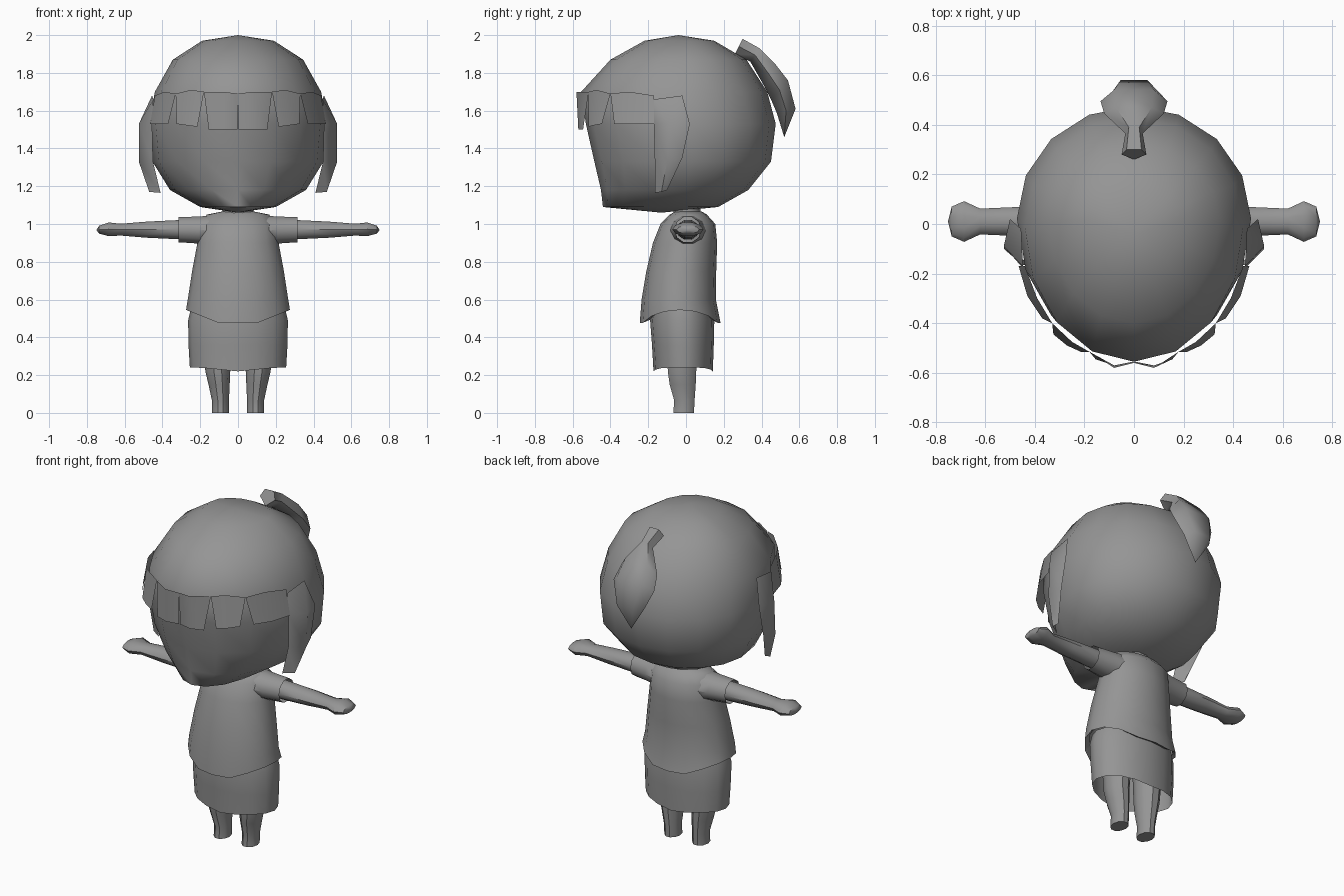
import bpy, bmesh, math
from mathutils import Vector

if "Cube" in bpy.data.objects:
    bpy.data.objects.remove(bpy.data.objects["Cube"])

grey = bpy.data.materials.new("plain grey")
grey.diffuse_color = (0.3, 0.3, 0.3, 1)
grey.use_nodes = True
grey.node_tree.nodes["Principled BSDF"].inputs["Base Color"].default_value = grey.diffuse_color


def build(name, verts, faces, angle=40, recalc=True):
    me = bpy.data.meshes.new(name)
    me.from_pydata([tuple(v) for v in verts], [], faces)
    ob = bpy.data.objects.new(name, me)
    bpy.context.collection.objects.link(ob)
    me.materials.append(grey)
    bm = bmesh.new()
    bm.from_mesh(me)
    if recalc:
        bmesh.ops.recalc_face_normals(bm, faces=bm.faces)
    bm.to_mesh(me)
    bm.free()
    bpy.ops.object.select_all(action='DESELECT')
    ob.select_set(True)
    bpy.context.view_layer.objects.active = ob
    bpy.ops.object.shade_smooth_by_angle(angle=math.radians(angle))
    return ob


def loft(name, rings, start=None, end=None, angle=40):
    """Skin equal-sized rings; start/end are optional cap points."""
    n = len(rings[0])
    verts = [p for r in rings for p in r]
    faces = [(k * n + i, k * n + (i + 1) % n, (k + 1) * n + (i + 1) % n, (k + 1) * n + i)
             for k in range(len(rings) - 1) for i in range(n)]
    for tip, base in ((start, 0), (end, (len(rings) - 1) * n)):
        if tip:
            verts.append(tip)
            faces += [(base + i, base + (i + 1) % n, len(verts) - 1) for i in range(n)]
    return build(name, verts, faces, angle)


def oval(z, w, front, back, n, shift=0.0, cx=0.0):
    """Horizontal egg-shaped ring with its widest line moved by shift."""
    cy = (front + back) / 2 + shift
    pts = []
    for i in range(n):
        a = 2 * math.pi * i / n
        s = math.sin(a)
        pts.append((cx + w * math.cos(a), cy + s * ((back - cy) if s > 0 else (cy - front)), z))
    return pts


def tube(name, side, sections, n, start=None, end=None):
    """Sideways tube: sections are (x, centre y, centre z, radius y, radius z)."""
    rings = [[(side * x, cy + ry * math.cos(2 * math.pi * i / n),
               cz + rz * math.sin(2 * math.pi * i / n)) for i in range(n)]
             for x, cy, cz, ry, rz in sections]
    flip = lambda p: p and (side * p[0], p[1], p[2])
    return loft(name, rings, flip(start), flip(end))


# head with hair dome
head = [(1.97, .19, -.22, .15), (1.87, .345, -.40, .32), (1.70, .44, -.555, .43),
        (1.53, .472, -.53, .475), (1.33, .453, -.485, .45), (1.18, .36, -.45, .33),
        (1.09, .20, -.44, .17)]
loft("head", [oval(*r, 16, .05) for r in head], (0, -.04, 2.0), (0, -.13, 1.06), 60)

# fringe teeth, side locks
teeth = [
    [(0, -.56, 1.69), (.08, -.58, 1.70), (.18, -.515, 1.70),
     (.155, -.545, 1.5), (.08, -.57, 1.5), (.004, -.555, 1.5)],
    [(.18, -.515, 1.70), (.25, -.475, 1.71), (.33, -.40, 1.69),
     (.325, -.445, 1.53), (.27, -.49, 1.522), (.215, -.515, 1.515)],
    [(.33, -.40, 1.69), (.39, -.30, 1.70), (.44, -.17, 1.68),
     (.465, -.17, 1.53), (.43, -.29, 1.53), (.37, -.38, 1.53)],
]
lock = [(.448, -.17, 1.66), (.455, -.02, 1.68), (.455, -.17, 1.53), (.525, -.09, 1.53),
        (.50, .02, 1.53), (.45, -.165, 1.33), (.525, -.10, 1.33), (.50, -.02, 1.35),
        (.41, -.165, 1.165), (.47, -.13, 1.17), (.455, -.10, 1.18)]
lock_faces = [(0, 2, 3), (0, 3, 1), (1, 3, 4), (2, 5, 6, 3), (3, 6, 7, 4),
              (5, 8, 9, 6), (6, 9, 10, 7)]
for side, label in ((1, "left"), (-1, "right")):
    for k, pts in enumerate(teeth):
        build(f"fringe_{label}_{k + 1}", [(side * x, y, z) for x, y, z in pts],
              [f[::side] for f in ((0, 5, 4, 1), (1, 4, 3, 2))], 60, False)
    build(f"side_lock_{label}", [(side * x, y, z) for x, y, z in lock],
          [f[::side] for f in lock_faces], 60, False)

# hair tuft: (inner y, z, outer y, z, half width)
tuft = [(.26, 1.90, .30, 1.98, .05), (.34, 1.86, .39, 1.93, .035),
        (.42, 1.72, .47, 1.85, .12), (.45, 1.66, .54, 1.76, .135),
        (.48, 1.59, .58, 1.61, .09)]
rings = []
for yi, zi, yo, zo, w in tuft:
    ym, zm = (yi + yo) / 2, (zi + zo) / 2
    rings.append([(0, yi, zi), (w, ym, zm), (w * .6, yo, zo), (-w * .6, yo, zo), (-w, ym, zm)])
loft("hair_tuft", rings, (0, .28, 1.94), (0, .52, 1.46), 60)

# neck
loft("neck", [oval(1.0, .085, -.07, .08, 10), oval(1.1, .08, -.07, .08, 10)])

# shirt with a hem that rises at the sides
shirt = [oval(*r, 16) for r in (
    (1.065, .09, -.06, .085), (1.05, .165, -.085, .11), (1.0, .205, -.135, .155),
    (.90, .215, -.175, .165), (.75, .243, -.21, .16), (.60, .266, -.235, .158))]
hem = [(x, y, .475 + .07 * max(0, (abs(x) - .1) / .175))
       for x, y, z in oval(0, .275, -.245, .183, 16)]
lip = [(x * .94, y * .84, z + .015) for x, y, z in hem]
loft("shirt", shirt + [hem, lip])

# skirt, open below
skirt_hem = [(x, y, .22 + .02 * min(1, abs(x) / .2)) for x, y, z in oval(0, .255, -.172, .142, 16)]
loft("skirt", [oval(.55, .25, -.18, .14, 16), oval(.49, .264, -.19, .15, 16),
               oval(.36, .262, -.18, .147, 16), skirt_hem])

for side, label in ((1, "left"), (-1, "right")):
    # sleeve, arm with hand, leg with foot
    tube(f"sleeve_{label}", side, [(.13, .01, .965, .10, .085), (.21, .01, .968, .085, .075),
                                   (.315, .01, .97, .07, .07)], 10)
    tube(f"arm_{label}", side, [(.20, .01, .97, .06, .055), (.32, .01, .97, .06, .053),
                                (.48, .01, .97, .058, .045), (.62, .01, .97, .052, .033),
                                (.685, .01, .972, .082, .038), (.735, .01, .97, .06, .022)],
         10, None, (.75, .01, .968))
    leg = [(.48, .08, -.11, .08, .11), (.22, .066, -.10, .058, .107),
           (.15, .056, -.09, .055, .1), (.065, .045, -.065, .048, .093), (0, .045, -.07, .045, .093)]
    loft(f"leg_{label}", [oval(z, w, f, b, 10, 0, side * cx) for z, w, f, b, cx in leg],
         None, (side * .093, -.012, 0))
